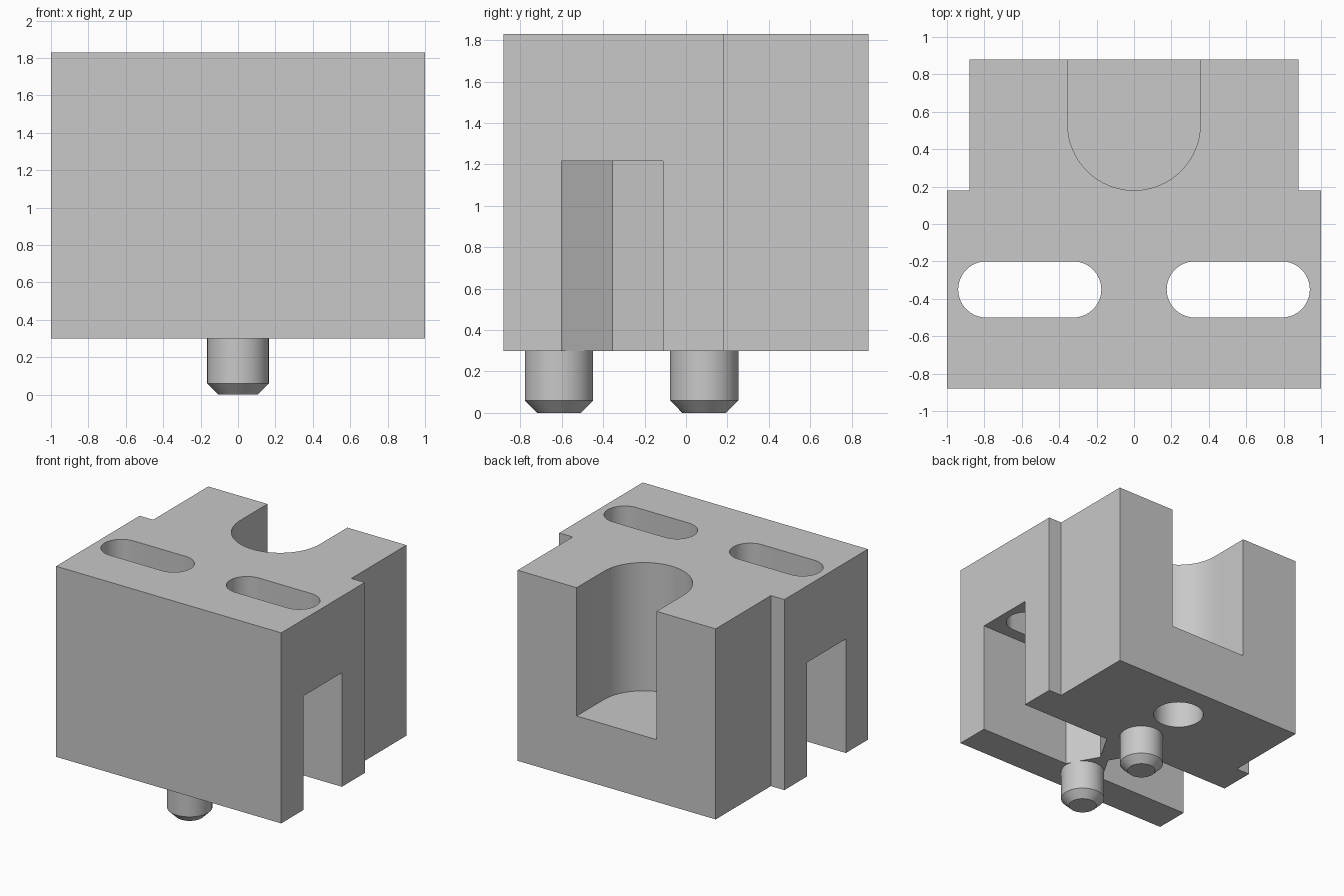
import bpy
import bmesh
from math import sin, cos, pi, radians

if "Cube" in bpy.data.objects:
    bpy.data.objects.remove(bpy.data.objects["Cube"])

BOTTOM, TOP = 0.30, 1.83
BACK = 0.88
SLOT_Y = -0.355

grey = bpy.data.materials.new("plain grey")
grey.use_nodes = True
colour = (0.58, 0.58, 0.58, 1)
grey.diffuse_color = colour
grey.node_tree.nodes["Principled BSDF"].inputs["Base Color"].default_value = colour


def arc(cx, cy, r, start, end, steps=32):
    """Points on an arc, angles in degrees."""
    angles = [radians(start + (end - start) * i / steps) for i in range(steps + 1)]
    return [(cx + r * cos(a), cy + r * sin(a)) for a in angles]


def prism(name, outline, z0, z1):
    """Extrude a flat outline upwards into a solid."""
    bm = bmesh.new()
    base = bm.faces.new([bm.verts.new((x, y, z0)) for x, y in outline])
    top = bmesh.ops.extrude_face_region(bm, geom=[base])["geom"]
    bmesh.ops.translate(bm, vec=(0, 0, z1 - z0),
                        verts=[v for v in top if isinstance(v, bmesh.types.BMVert)])
    bmesh.ops.recalc_face_normals(bm, faces=bm.faces)
    mesh = bpy.data.meshes.new(name)
    bm.to_mesh(mesh)
    bm.free()
    mesh.materials.append(grey)
    obj = bpy.data.objects.new(name, mesh)
    bpy.context.collection.objects.link(obj)
    return obj


def select(obj):
    bpy.ops.object.select_all(action="DESELECT")
    obj.select_set(True)
    bpy.context.view_layer.objects.active = obj


def cut(obj, outline, z0, z1):
    """Subtract an extruded outline from a solid."""
    cutter = prism("cutter", outline, z0, z1)
    mod = obj.modifiers.new("cut", "BOOLEAN")
    mod.operation, mod.solver, mod.object = "DIFFERENCE", "EXACT", cutter
    select(obj)
    bpy.ops.object.modifier_apply(modifier=mod.name)
    bpy.data.objects.remove(cutter)


def smooth(obj):
    select(obj)
    bpy.ops.object.shade_smooth_by_angle(angle=radians(25))


# Block with stepped rear corners
half = [(1, -BACK), (1, 0.18), (0.88, 0.18), (0.88, BACK)]
block = prism("block", half + [(-x, y) for x, y in reversed(half)], BOTTOM, TOP)

# Round-ended pocket open to the back and top
cut(block, [(0.355, 1), (-0.355, 1)] + arc(0, 0.535, 0.355, 180, 360), 0.80, 2)

# Blind hole in the underside
cut(block, arc(0, 0.53, 0.19, 0, 360, 64)[:-1], 0.2, 0.66)

# Pointed side channels with rounded through slots above them
for side in (1, -1):
    channel = [(1.1, SLOT_Y - 0.245), (1.1, SLOT_Y + 0.245), (0.18, SLOT_Y + 0.245),
               (0.04, SLOT_Y), (0.18, SLOT_Y - 0.245)]
    cut(block, [(side * x, y) for x, y in channel], 0.2, 1.215)
    slot = arc(0.325, -0.35, 0.15, 90, 270) + arc(0.79, -0.35, 0.15, -90, 90)
    cut(block, [(side * x, y) for x, y in slot], 1.1, 2)
smooth(block)

# Chamfered locating pins
for name, y in (("front_pin", -0.613), ("rear_pin", 0.088)):
    pin = prism(name, arc(0, y, 0.165, 0, 360, 64)[:-1], 0, BOTTOM)
    bm = bmesh.new()
    bm.from_mesh(pin.data)
    tip = [f for f in bm.faces if f.normal.z < -0.9]
    shoulder = bmesh.ops.extrude_face_region(bm, geom=tip)["geom"]
    bmesh.ops.delete(bm, geom=tip, context="FACES_ONLY")
    for v in bm.verts:
        if v.co.z < 0.01 and v not in shoulder:
            v.co.z = 0.06
    for v in shoulder:
        if isinstance(v, bmesh.types.BMVert):
            v.co.x *= 0.64
            v.co.y = y + (v.co.y - y) * 0.64
    bmesh.ops.recalc_face_normals(bm, faces=bm.faces)
    bm.to_mesh(pin.data)
    bm.free()
    smooth(pin)
